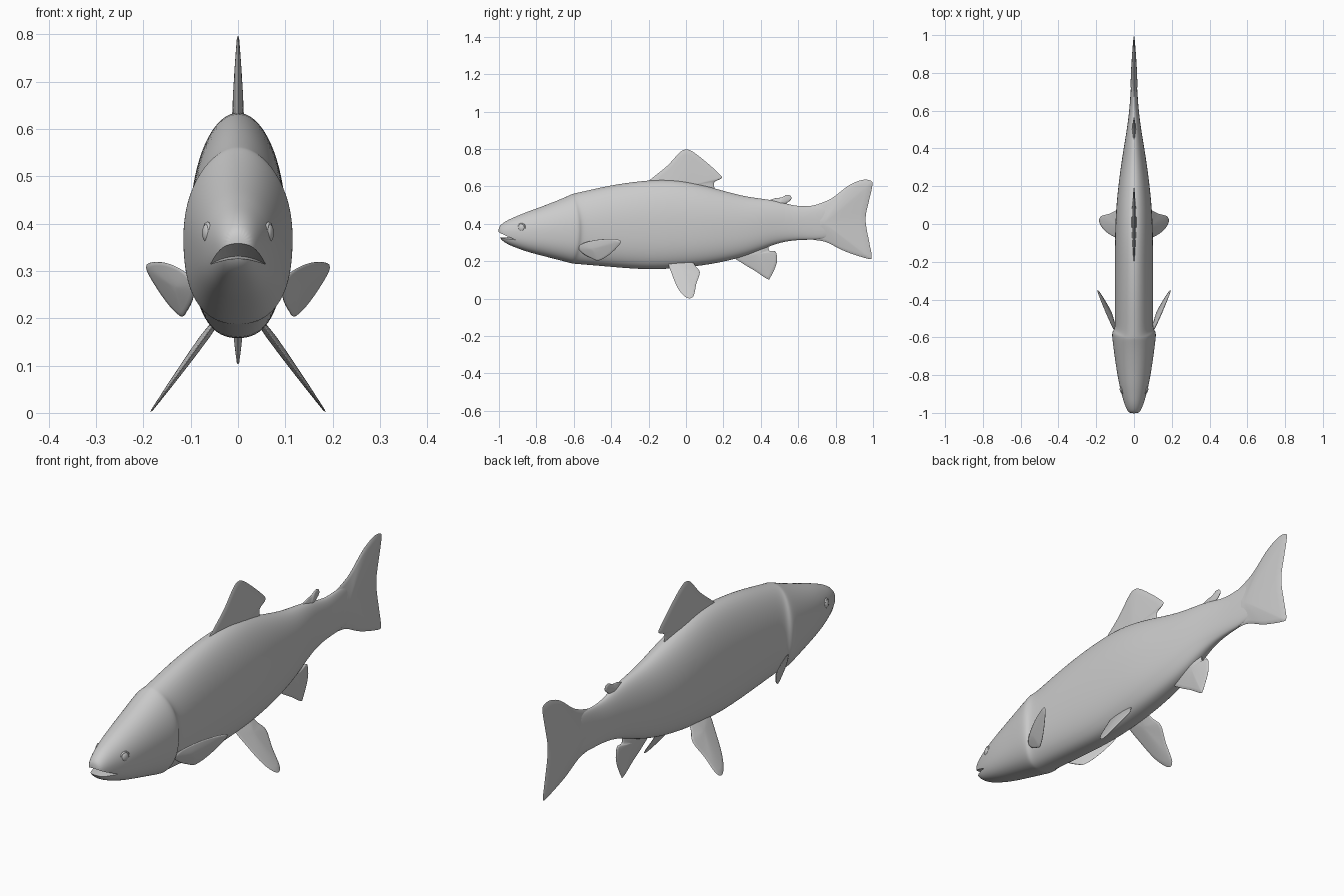
import bpy, bmesh, math
from mathutils import Vector

if "Cube" in bpy.data.objects:
    bpy.data.objects.remove(bpy.data.objects["Cube"])


def finish(name, bm):
    bmesh.ops.recalc_face_normals(bm, faces=bm.faces)
    me = bpy.data.meshes.new(name)
    bm.to_mesh(me)
    bm.free()
    ob = bpy.data.objects.new(name, me)
    bpy.context.collection.objects.link(ob)
    return ob


def smooth(ob, angle=40):
    bpy.ops.object.select_all(action='DESELECT')
    ob.select_set(True)
    bpy.context.view_layer.objects.active = ob
    bpy.ops.object.shade_smooth_by_angle(angle=math.radians(angle))


def bridge(bm, a, b):
    n = len(a)
    for i in range(n):
        j = (i + 1) % n
        bm.faces.new((a[i], a[j], b[j], b[i]))


# Body: lofted sections (y, top, bottom, half width, gill bend)
SECTIONS = [
    (-1.003, .380, .338, .022, 0), (-.985, .400, .310, .038, 0),
    (-.95, .423, .288, .052, 0), (-.90, .444, .268, .067, 0),
    (-.85, .465, .250, .079, 0), (-.78, .490, .231, .092, 0),
    (-.69, .525, .208, .105, 0), (-.615, .549, .193, .115, .02),
    (-.568, .562, .186, .119, .04), (-.560, .564, .185, .102, .04),
    (-.50, .584, .178, .102, .01), (-.38, .613, .166, .103, 0),
    (-.20, .637, .152, .103, 0), (-.05, .638, .160, .101, 0),
    (.08, .612, .174, .096, 0), (.20, .578, .195, .084, 0),
    (.32, .546, .226, .068, 0), (.42, .534, .268, .052, 0),
    (.50, .520, .300, .038, 0), (.60, .490, .315, .025, 0),
    (.70, .500, .313, .018, 0), (.80, .500, .330, .012, 0),
    (.88, .460, .360, .004, 0)]
N = 24
bm = bmesh.new()
rings = []
for y, top, bot, w, bend in SECTIONS:
    ring = []
    for i in range(N):
        a = 2 * math.pi * i / N
        c, s = math.cos(a), math.sin(a)
        e = 1 if s > 0 else .8      # fuller belly, narrower back
        x = w * math.copysign(abs(c) ** e, c)
        z = (top + bot) / 2 + (top - bot) / 2 * math.copysign(abs(s) ** e, s)
        ring.append(bm.verts.new((x, y - bend * s * s, z)))
    rings.append(ring)
for a, b in zip(rings, rings[1:]):
    bridge(bm, a, b)
bm.faces.new(rings[0])
bm.faces.new(rings[-1])
body = finish("body", bm)
body.modifiers.new("smooth", 'SUBSURF').levels = 2

# Mouth: arched wedge cut out of the snout
bm = bmesh.new()
strips = []
for i in range(17):
    x = -.1 + .2 * i / 16
    arch = -5 * x * x
    strips.append([bm.verts.new((x, y, z + arch)) for y, z in
                   ((-1.06, .375), (-.91, .331), (-1.06, .322))])
for a, b in zip(strips, strips[1:]):
    bridge(bm, a, b)
bm.faces.new(strips[0])
bm.faces.new(strips[-1])
cutter = finish("mouth_cutter", bm)
cutter.hide_render = True
cut = body.modifiers.new("mouth", 'BOOLEAN')
cut.operation, cut.object, cut.solver = 'DIFFERENCE', cutter, 'EXACT'
bpy.context.view_layer.objects.active = body
for m in [m.name for m in body.modifiers]:
    bpy.ops.object.modifier_apply(modifier=m)
bpy.data.objects.remove(cutter, do_unlink=True)
smooth(body)


def rounded(points, steps=4):
    # closed smooth curve through the points
    out, n = [], len(points)
    for i in range(n):
        p0, p1, p2, p3 = [Vector(points[(i + k) % n]) for k in (-1, 0, 1, 2)]
        for k in range(steps):
            t = k / steps
            out.append(.5 * (2 * p1 + (p2 - p0) * t
                             + (2 * p0 - 5 * p1 + 4 * p2 - p3) * t * t
                             + (3 * p1 - p0 - 3 * p2 + p3) * t ** 3))
    return out


def fin(name, outline, root, thick, plane=lambda y, z: 0, mirror=False):
    # thin lens-shaped blade, thickest at its root point
    bm = bmesh.new()
    root = Vector(root)
    pts = rounded(outline)
    put = lambda p, h: bm.verts.new((plane(p.x, p.y) + h, p.x, p.y))
    rim = [put(p, 0) for p in pts]
    for s in (1, -1):
        last = rim
        for k in (.97, .85, .65, .4, .2):
            h = s * thick * (1 - k ** 1.5) + s * .002
            ring = [put(root.lerp(p, k), h) for p in pts]
            bridge(bm, last, ring)
            last = ring
        tip = put(root, s * (thick + .002))
        for i in range(len(last)):
            bm.faces.new((last[i], last[(i + 1) % len(last)], tip))
    ob = finish(name, bm)
    if mirror:
        m = ob.modifiers.new("mirror", 'MIRROR')
        m.use_mirror_merge = False
        bpy.context.view_layer.objects.active = ob
        bpy.ops.object.modifier_apply(modifier=m.name)
    smooth(ob, 70)


# Midline fins
fin("dorsal_fin", [(-.21, .61), (-.18, .645), (-.1, .71), (-.035, .78), (0, .797),
                   (.04, .783), (.12, .72), (.185, .66), (.188, .642),
                   (.15, .62), (.14, .57), (0, .55), (-.12, .57)], (0, .60), .011)
fin("adipose_fin", [(.42, .51), (.47, .535), (.51, .541), (.54, .555), (.56, .548),
                    (.562, .53), (.53, .505), (.505, .492), (.49, .46), (.44, .47)],
    (.49, .505), .008)
fin("anal_fin", [(.26, .23), (.30, .19), (.37, .148), (.435, .105), (.452, .115),
                 (.485, .19), (.48, .25), (.445, .257), (.43, .30), (.34, .30)],
    (.39, .24), .013)
fin("tail_fin", [(.60, .47), (.70, .503), (.78, .537), (.87, .605), (.94, .634),
                 (.985, .632), (.997, .61), (.98, .53), (.962, .45), (.963, .39),
                 (.982, .29), (.993, .222), (.97, .214), (.85, .253),
                 (.75, .302), (.68, .315), (.60, .335)], (.74, .405), .016)

# Paired fins
fin("pelvic_fins", [(-.095, .20), (-.075, .13), (-.04, .05), (.005, .004), (.04, .014),
                    (.055, .08), (.074, .14), (.05, .175), (.02, .22), (-.05, .22)],
    (-.01, .16), .009, lambda y, z: .062 + (.172 - z) * .72, True)
fin("pectoral_fins", [(-.575, .27), (-.55, .296), (-.48, .314), (-.41, .319),
                      (-.355, .313), (-.355, .29), (-.41, .235), (-.465, .204),
                      (-.50, .213), (-.55, .24)],
    (-.50, .265), .009, lambda y, z: .104 + (y + .55) * .4 + .25 * (z - .27), True)

# Eyes with a raised rim
for side, label in ((1, "right"), (-1, "left")):
    place = Vector((side * .065, -.88, .380))
    turn = (0, 0, side * math.radians(-17))
    bpy.ops.mesh.primitive_uv_sphere_add(segments=24, ring_count=12, radius=.02,
                                         location=place, rotation=turn)
    eye = bpy.context.object
    eye.name = label + "_eye"
    eye.scale = (.5, .9, 1)
    smooth(eye, 60)
    bpy.ops.mesh.primitive_torus_add(major_radius=.02, minor_radius=.004,
                                     major_segments=28, minor_segments=8, location=place,
                                     rotation=(0, math.radians(90), turn[2]))
    rim = bpy.context.object
    rim.name = label + "_eye_rim"
    smooth(rim, 60)
